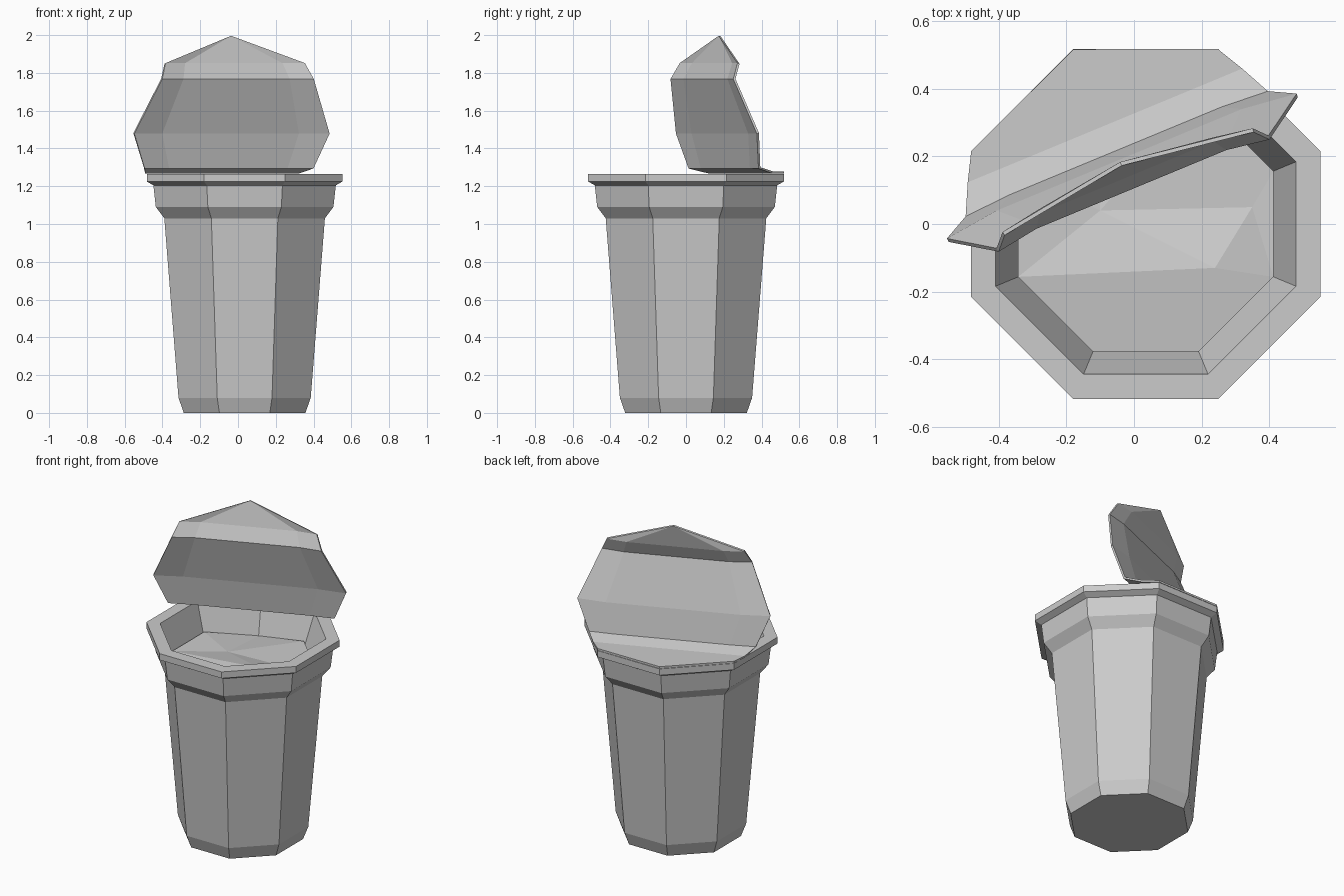
import bpy, bmesh
from math import pi, cos, sin
from mathutils import Vector

if "Cube" in bpy.data.objects:
    bpy.data.objects.remove(bpy.data.objects["Cube"], do_unlink=True)

SIDES = 8
CENTRE = Vector((0.035, 0, 0))

grey = bpy.data.materials.new("light_grey")
grey.use_nodes = True
colour = (0.6, 0.6, 0.6, 1)
grey.diffuse_color = colour
grey.node_tree.nodes["Principled BSDF"].inputs["Base Color"].default_value = colour


def finish(bm, name):
    bmesh.ops.remove_doubles(bm, verts=bm.verts, dist=0.0005)
    mesh = bpy.data.meshes.new(name)
    bm.to_mesh(mesh)
    bm.free()
    mesh.materials.append(grey)
    obj = bpy.data.objects.new(name, mesh)
    bpy.context.collection.objects.link(obj)
    return obj


def octagon(bm, apothem, z):
    radius = apothem / cos(pi / SIDES)
    angles = [(i + 0.5) * 2 * pi / SIDES for i in range(SIDES)]
    return [bm.verts.new(CENTRE + Vector((radius * cos(a), radius * sin(a), z)))
            for a in angles]


# Cup: outer wall, collar, rim and inner wall as stacked octagons
profile = [(0.322, 0), (0.35, 0.08), (0.425, 1.03), (0.47, 1.09), (0.483, 1.205),
           (0.518, 1.225), (0.518, 1.265), (0.445, 1.265), (0.37, 1.03)]
bm = bmesh.new()
rings = [octagon(bm, a, z) for a, z in profile]
bm.faces.new(rings[0][::-1])
for low, high in zip(rings, rings[1:]):
    for i in range(SIDES):
        j = (i + 1) % SIDES
        bm.faces.new((low[i], low[j], high[j], high[i]))
finish(bm, "cup")

# Contents: uneven surface with one raised peak
bm = bmesh.new()
right_b, back_r, back_l, left_b, left_f, front_l, front_r, right_f = octagon(bm, 0.378, 1.1)
back_l.co.z = 1.05
peak = bm.verts.new((0.24, -0.13, 1.14))
dip = bm.verts.new((-0.1, 0.04, 1.085))
ridge = bm.verts.new((0.35, 0.05, 1.095))
for face in [(left_f, front_l, front_r, right_f, peak), (left_f, peak, dip),
             (left_f, dip, left_b), (peak, right_f, ridge), (right_f, right_b, ridge),
             (peak, ridge, dip), (dip, ridge, right_b, back_r),
             (dip, back_r, back_l), (dip, back_l, left_b)]:
    bm.faces.new(face)
finish(bm, "contents")

# Peeled lid: an octagonal sheet folded along parallel creases
# each crease: half width, distance behind cup centre, height, bulge
creases = [(0, 0.193, 1.995, 0), (0.4, 0.135, 1.85, 0.02), (0.435, 0.097, 1.768, 0.02),
           (0.56, 0.18, 1.48, 0.02), (0.484, 0.22, 1.297, 0.01), (0.44, 0.315, 1.273, 0),
           (0.395, 0.398, 1.273, 0), (0, 0.56, 1.273, 0)]
along = Vector((cos(pi / 8), sin(pi / 8), 0))
behind = Vector((-sin(pi / 8), cos(pi / 8), 0))
bm = bmesh.new()
rows = []
for half, back, z, bulge in creases:
    row = []
    for t, b in ((-1, 0), (-0.7, bulge), (0.7, bulge), (1, 0)):
        place = CENTRE + along * half * t + behind * (back + b)
        row.append(bm.verts.new(place + Vector((0, 0, z))))
    rows.append(row)
for upper, lower in zip(rows, rows[1:]):
    for i in range(3):
        bm.faces.new((upper[i], lower[i], lower[i + 1], upper[i + 1]))
bmesh.ops.remove_doubles(bm, verts=bm.verts, dist=0.0005)
lid = finish(bm, "peeled_lid")
solid = lid.modifiers.new("thickness", "SOLIDIFY")
solid.thickness = 0.012
solid.offset = 0
